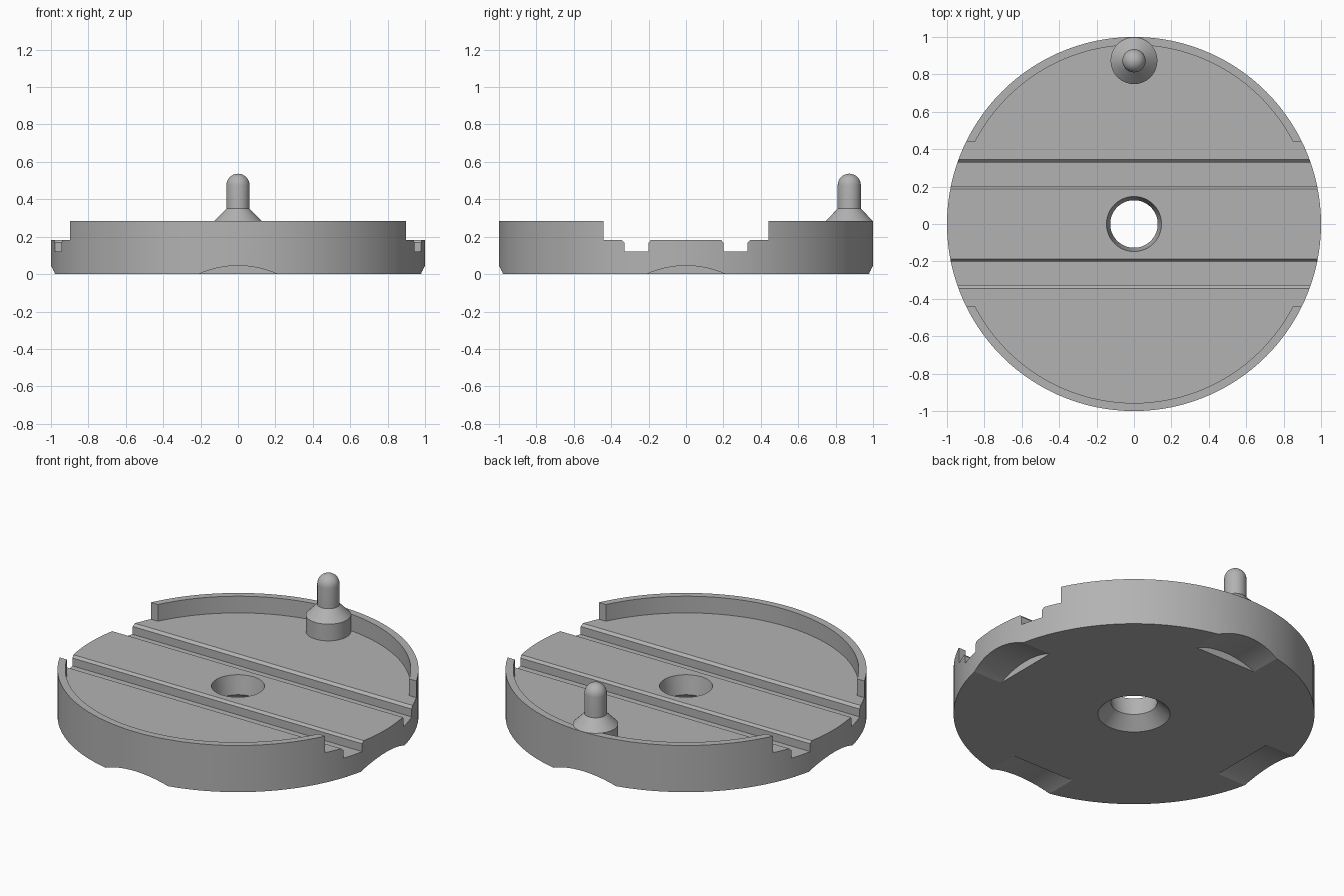
import bpy, bmesh
from math import sin, cos, pi, radians
from mathutils import Matrix

cube = bpy.data.objects.get("Cube")
if cube:
    bpy.data.objects.remove(cube, do_unlink=True)

grey = bpy.data.materials.new("plain_grey")
grey.use_nodes = True
colour = (0.45, 0.45, 0.45, 1)
grey.diffuse_color = colour
grey.node_tree.nodes["Principled BSDF"].inputs["Base Color"].default_value = colour


def make_object(name, bm):
    bmesh.ops.recalc_face_normals(bm, faces=bm.faces[:])
    mesh = bpy.data.meshes.new(name)
    bm.to_mesh(mesh)
    bm.free()
    mesh.materials.append(grey)
    obj = bpy.data.objects.new(name, mesh)
    bpy.context.collection.objects.link(obj)
    return obj


def lathe(name, profile, steps, closed):
    """Spin an (r, z) profile about the z axis."""
    bm = bmesh.new()
    verts = [bm.verts.new((r, 0, z)) for r, z in profile]
    pairs = list(zip(verts, verts[1:]))
    if closed:
        pairs.append((verts[-1], verts[0]))
    edges = [bm.edges.new(p) for p in pairs]
    bmesh.ops.spin(bm, geom=verts + edges, cent=(0, 0, 0), axis=(0, 0, 1),
                   angle=2 * pi, steps=steps, use_merge=True)
    bmesh.ops.remove_doubles(bm, verts=bm.verts[:], dist=0.0005)
    return make_object(name, bm)


def prism(name, outline, x0, x1, turn=0):
    """Extrude a (y, z) outline from x0 to x1, turned about z."""
    bm = bmesh.new()
    face = bm.faces.new([bm.verts.new((x0, y, z)) for y, z in outline])
    new = bmesh.ops.extrude_face_region(bm, geom=[face])["geom"]
    moved = [v for v in new if isinstance(v, bmesh.types.BMVert)]
    bmesh.ops.translate(bm, verts=moved, vec=(x1 - x0, 0, 0))
    bmesh.ops.rotate(bm, verts=bm.verts[:], matrix=Matrix.Rotation(turn, 3, 'Z'))
    obj = make_object(name, bm)
    obj.hide_render = True
    return obj


def smooth(obj):
    bpy.ops.object.select_all(action='DESELECT')
    obj.select_set(True)
    bpy.context.view_layer.objects.active = obj
    bpy.ops.object.shade_smooth_by_angle(angle=radians(25))


def cut(obj, cutter):
    mod = obj.modifiers.new("cut", 'BOOLEAN')
    mod.operation = 'DIFFERENCE'
    mod.solver = 'EXACT'
    mod.object = cutter
    bpy.context.view_layer.objects.active = obj
    bpy.ops.object.modifier_apply(modifier=mod.name)
    bpy.data.objects.remove(cutter, do_unlink=True)


FLOOR, RIM = 0.183, 0.285

# Round tray with raised rim and countersunk centre hole
tray = lathe("round_tray", [(0.127, 0.07), (0.2, 0), (1, 0), (1, RIM),
                            (0.957, RIM), (0.957, FLOOR), (0.147, FLOOR)], 120, True)

# Gap through the rim, with two chamfered grooves across the floor
half = [(0.44, 0.4), (0.44, FLOOR), (0.345, FLOOR), (0.33, 0.168),
        (0.33, 0.12), (0.2, 0.12), (0.2, 0.168), (0.188, FLOOR)]
channel = half + [(-y, z) for y, z in reversed(half)]
cut(tray, prism("channel_cutter", channel, -1.2, 1.2))

# Four shallow arched finger notches under the edge
R, TOP = 0.512, 0.045
arch = [(R * sin(a), TOP - R + R * cos(a))
        for a in (radians(-36 + 3 * i) for i in range(25))]
for k in range(4):
    cut(tray, prism("notch_cutter", arch, 0.785, 1.2, k * pi / 2))
smooth(tray)

# Domed pin on a conical foot
r, top = 0.062, 0.475
dome = [(r * cos(a), top + r * sin(a)) for a in (i * pi / 16 for i in range(9))]
pin = lathe("locating_pin", [(0, 0.15), (0.125, 0.15), (0.125, RIM), (r, 0.35)] + dome,
            48, False)
pin.location = (0, 0.873, 0)
smooth(pin)
